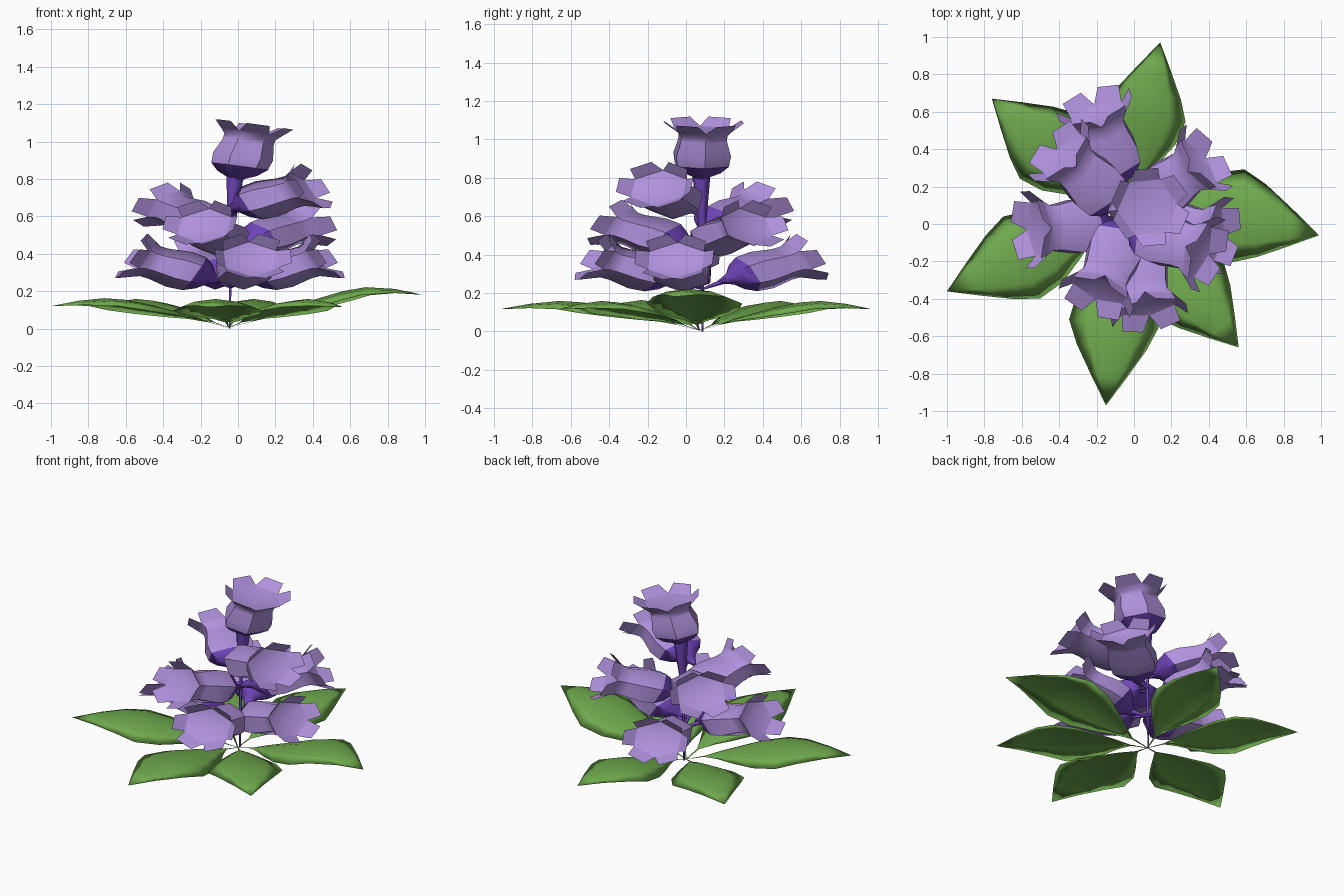
import bpy, bmesh, math
from mathutils import Vector, Matrix

if "Cube" in bpy.data.objects:
    bpy.data.objects.remove(bpy.data.objects["Cube"])

SQ = 0.62  # the whole plant is flattened vertically by this factor


def material(name, col):
    m = bpy.data.materials.new(name)
    m.diffuse_color = (*col, 1)
    m.use_nodes = True
    m.node_tree.nodes["Principled BSDF"].inputs["Base Color"].default_value = m.diffuse_color
    return m


LEAF = material("leaf green", (0.16, 0.40, 0.075))
PETAL = material("light purple", (0.43, 0.285, 0.72))
CALYX = material("deep purple", (0.16, 0.06, 0.50))


def finish(bm, name, mats, angle):
    me = bpy.data.meshes.new(name)
    bm.to_mesh(me)
    bm.free()
    ob = bpy.data.objects.new(name, me)
    bpy.context.collection.objects.link(ob)
    for m in mats:
        me.materials.append(m)
    bpy.ops.object.select_all(action='DESELECT')
    ob.select_set(True)
    bpy.context.view_layer.objects.active = ob
    bpy.ops.object.shade_smooth_by_angle(angle=math.radians(angle))
    return ob


def lathe(bm, profile, n, mat):
    """Rings of (radius, height) joined by quads; returns the last ring."""
    prev = None
    for r, z in profile:
        ring = [bm.verts.new((r * math.cos(2 * math.pi * i / n),
                              r * math.sin(2 * math.pi * i / n), z)) for i in range(n)]
        if prev:
            for i in range(n):
                j = (i + 1) % n
                bm.faces.new((prev[i], prev[j], ring[j], ring[i])).material_index = mat
        prev = ring
    return prev


def flower(name, base, tip):
    bm = bmesh.new()
    n = 6
    # calyx, then bell body
    lathe(bm, [(0.012, -0.06), (0.05, 0.01), (0.11, 0.05), (0.155, 0.11)], n, 1)
    rim = lathe(bm, [(0.155, 0.11), (0.165, 0.2), (0.14, 0.32), (0.14, 0.37),
                     (0.165, 0.41)], n, 0)
    # funnel-shaped throat
    c = bm.verts.new((0, 0, 0.36))
    for i in range(n):
        bm.faces.new((rim[i], rim[(i + 1) % n], c))
    # flared square-ended lobes
    for i in range(n):
        mid = 2 * math.pi * (i + 0.5) / n
        a, b = [bm.verts.new((0.215 * math.cos(mid + d), 0.215 * math.sin(mid + d), 0.48))
                for d in (-0.3, 0.3)]
        bm.faces.new((rim[i], rim[(i + 1) % n], b, a))
    # aim the flower in unflattened space, then flatten
    base, tip = Vector(base), Vector(tip)
    d = tip - base
    d.z /= SQ
    rot = d.to_track_quat('Z', 'Y').to_matrix() @ Matrix.Rotation(math.pi / 6, 3, 'Z')
    for v in bm.verts:
        p = rot @ (v.co - Vector((0, 0, 0.47)))
        p.z *= SQ
        v.co = tip + p
    finish(bm, name, [PETAL, CALYX], 50)


def leaf(name, tip, rise, width, skew):
    bm = bmesh.new()
    start = Vector((-0.05, 0.07, 0))
    along = Vector((tip[0], tip[1], 0)) - start
    side = Vector((-along.y, along.x, 0)).normalized()
    # t along leaf, half width, midrib height
    stations = [(0, .012, .005), (.11, .03, .035), (.2, .26, .065), (.3, .54, .09),
                (.44, .88, .125), (.58, 1, .15), (.7, .78, .158), (.85, .4, .143), (1, .0, .115)]
    us = (-1, -.6, 0, .6, 1)
    # upper skin, then a thin lower skin sharing the same edges
    for gap in (0, 0.012):
        rows = []
        for t, w, z in stations:
            row = []
            for u in us:
                p = start + along * t + side * ((u * width + skew) * w)
                p.z = z * (1 + (rise - 1) * t) - 0.055 * w * abs(u) ** 2.2
                p.z -= gap * w * (abs(u) < 1)
                row.append(bm.verts.new(p))
            rows.append(row)
        for r, s in zip(rows, rows[1:]):
            for k in range(4):
                f = (r[k], s[k], s[k + 1], r[k + 1])
                bm.faces.new(f if gap else f[::-1])
    # upper faces must point up
    bm.normal_update()
    half = len(bm.faces) // 2
    if sum(f.normal.z for f in list(bm.faces)[:half]) < 0:
        bmesh.ops.reverse_faces(bm, faces=bm.faces)
    bmesh.ops.remove_doubles(bm, verts=bm.verts, dist=0.0004)
    finish(bm, name, [LEAF], 180)


# rosette of leaves
for i, (x, y, rise, w, skew) in enumerate([
        (0.99, -0.06, 1.57, .25, .05), (0.14, 0.97, 1, .22, 0), (-0.76, 0.67, 1, .23, 0),
        (-1.0, -0.36, 1.04, .24, 0), (-0.15, -0.97, 1, .24, 0), (0.56, -0.66, 1, .23, 0)]):
    leaf(f"leaf_{i + 1}", (x, y), rise, w, skew)

# flowers: base and mouth centre
FLOWERS = [
    ((-0.015, .08, .80), (0.085, .09, 1.085)),     # top
    ((0.0, -0.02, .65), (0.39, -.16, .76)),        # upper
    ((-0.1, .1, .54), (-0.40, .39, .66)),          # middle ring
    ((-0.05, -.02, .45), (-0.20, -.39, .565)),
    ((0.05, .1, .46), (0.38, .35, .56)),
    ((-0.07, .22, .27), (-0.21, .63, .385)),       # lower ring
    ((-0.15, 0.0, .27), (-0.56, -.03, .385)),
    ((0.0, -.06, .27), (0.08, -.48, .385)),
    ((0.06, 0.0, .27), (0.47, -.06, .385)),
]
for i, (b, t) in enumerate(FLOWERS):
    flower(f"flower_{i + 1}", b, t)


def rod(name, points, r0, r1):
    cu = bpy.data.curves.new(name, 'CURVE')
    cu.dimensions = '3D'
    cu.bevel_depth = 1
    cu.bevel_resolution = 1
    cu.use_fill_caps = True
    s = cu.splines.new('POLY')
    s.points.add(len(points) - 1)
    for k, p in enumerate(points):
        s.points[k].co = (*p, 1)
        s.points[k].radius = r0 + (r1 - r0) * k / (len(points) - 1)
    cu.materials.append(CALYX)
    ob = bpy.data.objects.new(name, cu)
    bpy.context.collection.objects.link(ob)


# main stem, thick stalk under the top flower, and short side stalks
rod("stem", [(-0.045, .085, 0), (-0.04, .085, .3), (-0.035, .085, .6)], .005, .012)
rod("top_stalk", [(-0.035, .085, .55), (-0.015, .08, .83)], .02, .05)
for i, (b, t) in enumerate(FLOWERS[1:]):
    rod(f"side_stalk_{i + 1}", [(-0.04, .085, b[2] - .05), b], .006, .018)
